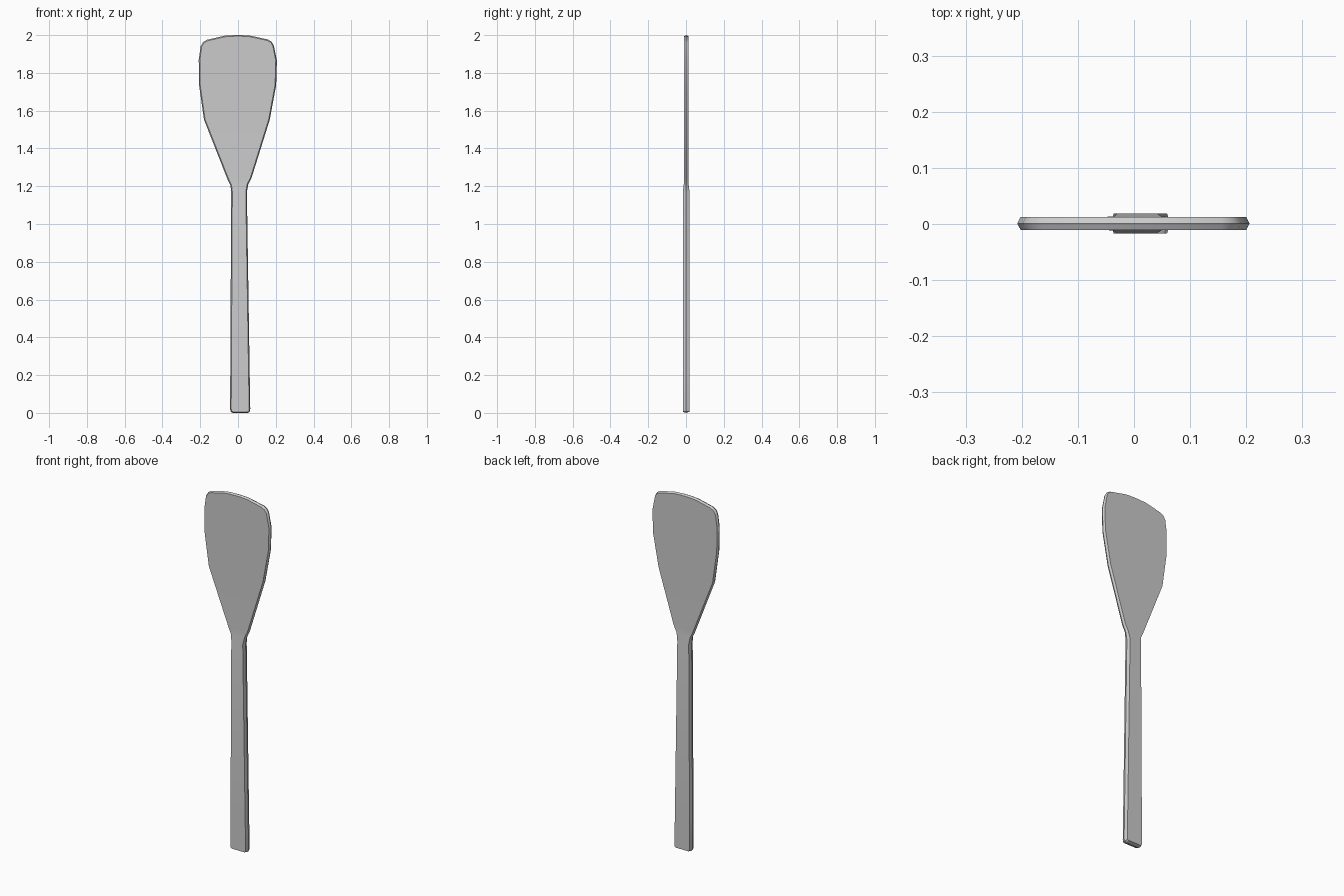
import bpy, bmesh
from mathutils import Vector

if "Cube" in bpy.data.objects:
    bpy.data.objects.remove(bpy.data.objects["Cube"])

# outline as matching rows: left x, left z, right x, right z (handle end to blade tip)
rows = [
    (-0.028, 0.000, 0.052, 0.000),
    (-0.038, 0.006, 0.062, 0.006),
    (-0.042, 0.020, 0.065, 0.020),
    (-0.041, 0.200, 0.062, 0.200),
    (-0.036, 1.170, 0.047, 1.170),
    (-0.040, 1.205, 0.055, 1.212),
    (-0.055, 1.235, 0.072, 1.245),
    (-0.180, 1.552, 0.168, 1.552),
    (-0.206, 1.735, 0.202, 1.735),
    (-0.208, 1.870, 0.206, 1.865),
    (-0.198, 1.940, 0.190, 1.945),
    (-0.186, 1.962, 0.178, 1.965),
    (-0.165, 1.975, 0.158, 1.977),
    (-0.070, 1.997, 0.065, 1.997),
    (-0.020, 2.000, 0.020, 2.000),
]
n = len(rows)
ring = [Vector((r[2], r[3])) for r in rows] + [Vector((r[0], r[1])) for r in reversed(rows)]
m = len(ring)
BEVEL = 0.006


def inset(i):
    # move an outline point inward along its averaged normal
    a, b, c = ring[i - 1], ring[i], ring[(i + 1) % m]
    d1, d2 = (b - a).normalized(), (c - b).normalized()
    t = (d1 + d2).normalized()
    return b + Vector((-t.y, t.x)) * BEVEL


def depth(z, side):
    # thick handle blending into the thin blade
    k = min(max((z - 1.17) / 0.045, 0), 1)
    return 0.001 + side * (0.0178 * (1 - k) + 0.0117 * k)


bm = bmesh.new()
rim = [bm.verts.new((p.x, 0.001, p.y)) for p in ring]

# front and back faces with bevelled sides
for side in (-1, 1):
    face_ring = []
    for i in range(m):
        p = inset(i)
        face_ring.append(bm.verts.new((p.x, depth(ring[i].y, side), p.y)))
    for i in range(m):
        j = (i + 1) % m
        bm.faces.new((rim[i], rim[j], face_ring[j], face_ring[i]))
    for i in range(n - 1):
        bm.faces.new((face_ring[i], face_ring[i + 1],
                      face_ring[m - 2 - i], face_ring[m - 1 - i]))

bmesh.ops.recalc_face_normals(bm, faces=bm.faces)
mesh = bpy.data.meshes.new("spatula")
bm.to_mesh(mesh)
bm.free()
spatula = bpy.data.objects.new("spatula", mesh)
bpy.context.collection.objects.link(spatula)

# smooth rounded rim, crisp face edges
bpy.context.view_layer.objects.active = spatula
spatula.select_set(True)
bpy.ops.object.shade_smooth_by_angle(angle=0.5)
